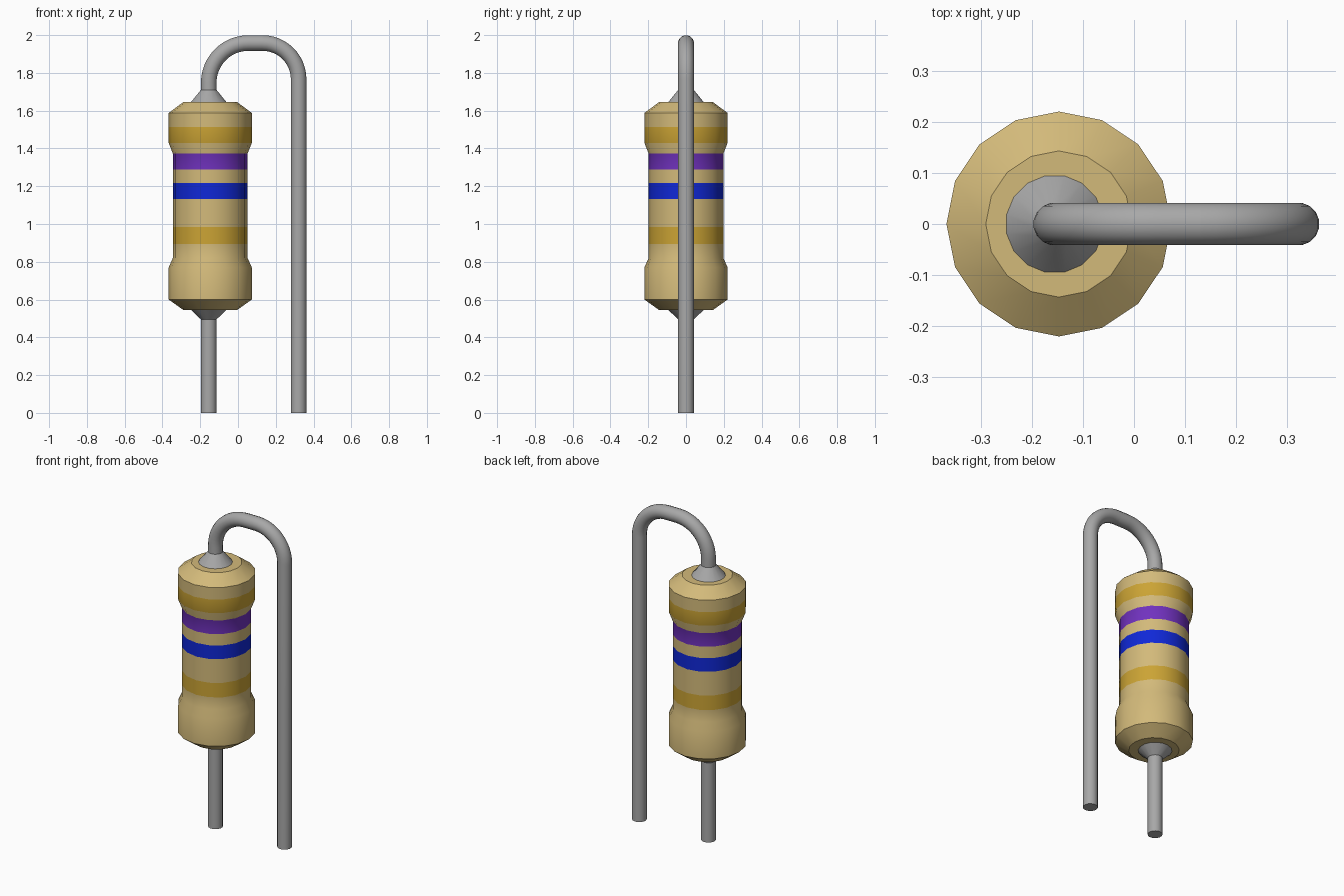
import bpy
import bmesh
from math import cos, sin, pi, radians
from mathutils import Vector

if "Cube" in bpy.data.objects:
    bpy.data.objects.remove(bpy.data.objects["Cube"], do_unlink=True)

SIDES = 16
BODY_X, LEAD_X, LONG_X = -0.147, -0.155, 0.321
WIRE_R = 0.042


def material(name, rgb):
    mat = bpy.data.materials.new(name)
    mat.use_nodes = True
    mat.diffuse_color = (*rgb, 1)
    mat.node_tree.nodes["Principled BSDF"].inputs["Base Color"].default_value = (*rgb, 1)
    return mat


tan = material("tan", (0.65, 0.49, 0.195))
gold = material("gold", (0.60, 0.37, 0.035))
purple = material("purple", (0.165, 0.032, 0.52))
blue = material("blue", (0.005, 0.021, 0.68))
grey = material("grey metal", (0.39, 0.39, 0.39))


def build(name, rings, mats, cap_start=True, cap_end=True, rule=None):
    """Skin a list of point rings into a smooth tube with optional end caps."""
    bm = bmesh.new()
    loops = [[bm.verts.new(p) for p in ring] for ring in rings]
    for a, b in zip(loops, loops[1:]):
        for i in range(SIDES):
            j = (i + 1) % SIDES
            bm.faces.new((a[i], a[j], b[j], b[i]))
    if cap_start:
        bm.faces.new(loops[0])
    if cap_end:
        bm.faces.new(loops[-1])
    bmesh.ops.recalc_face_normals(bm, faces=bm.faces)
    if rule:
        for f in bm.faces:
            f.material_index = rule(f.calc_center_median().z)
    mesh = bpy.data.meshes.new(name)
    bm.to_mesh(mesh)
    bm.free()
    obj = bpy.data.objects.new(name, mesh)
    bpy.context.collection.objects.link(obj)
    for m in mats:
        mesh.materials.append(m)
    bpy.ops.object.select_all(action='DESELECT')
    obj.select_set(True)
    bpy.context.view_layer.objects.active = obj
    bpy.ops.object.shade_smooth_by_angle(angle=radians(35))
    return obj


def lathe_rings(x, profile, turn=0.0):
    angles = [2 * pi * (i + turn) / SIDES for i in range(SIDES)]
    return [[(x + r * cos(a), r * sin(a), z) for a in angles] for r, z in profile]


def wire_rings(path):
    """Rings along a path of (x, z, direction angle) in the front plane."""
    rings = []
    for x, z, d in path:
        normal = Vector((-sin(d), 0, cos(d)))
        rings.append([Vector((x, 0, z)) + WIRE_R * (normal * cos(a) + Vector((0, sin(a), 0)))
                      for a in (2 * pi * (i + 0.5) / SIDES for i in range(SIDES))])
    return rings


# Body with painted bands
bands = [(0.894, 0.984, 1), (1.132, 1.217, 3), (1.288, 1.373, 2), (1.429, 1.513, 1)]
profile = [(0.143, 0.545), (0.22, 0.60), (0.22, 0.77), (0.198, 0.82)]
profile += [(0.198, z) for band in bands[:3] for z in band[:2]]
profile += [(0.22, z) for z in bands[3][:2]]
profile += [(0.22, 1.588), (0.143, 1.645)]


def band_colour(z):
    return next((m for low, high, m in bands if low < z < high), 0)


build("resistor_body", lathe_rings(BODY_X, profile), [tan, gold, purple, blue], rule=band_colour)

# Lower lead and the two collars
build("lower_lead", lathe_rings(LEAD_X, [(WIRE_R, 0), (WIRE_R, 0.52)], 0.5), [grey])
build("lower_collar", lathe_rings(LEAD_X, [(WIRE_R, 0.495), (0.097, 0.546)], 0.5), [grey])
build("upper_collar", lathe_rings(LEAD_X, [(0.097, 1.644), (WIRE_R, 1.71)], 0.5), [grey])

# Upper lead bending over to the seam
STEPS = 12
TOP_Z, SEAM_X = 1.958, 0.13
quarter = [pi / 2 * i / STEPS for i in range(STEPS + 1)]
bend = 0.21
path = [(LEAD_X, 1.70, pi / 2)]
path += [(LEAD_X + bend * (1 - cos(t)), TOP_Z - bend * (1 - sin(t)), pi / 2 - t) for t in quarter]
path += [(SEAM_X, TOP_Z, 0)]
build("upper_lead_bend", wire_rings(path), [grey], cap_end=False)

# Long lead returning to the base
bend = LONG_X - SEAM_X
path = [(SEAM_X + bend * sin(t), TOP_Z - bend * (1 - cos(t)), -t) for t in quarter]
path += [(LONG_X, 0, -pi / 2)]
build("long_lead", wire_rings(path), [grey], cap_start=False)
